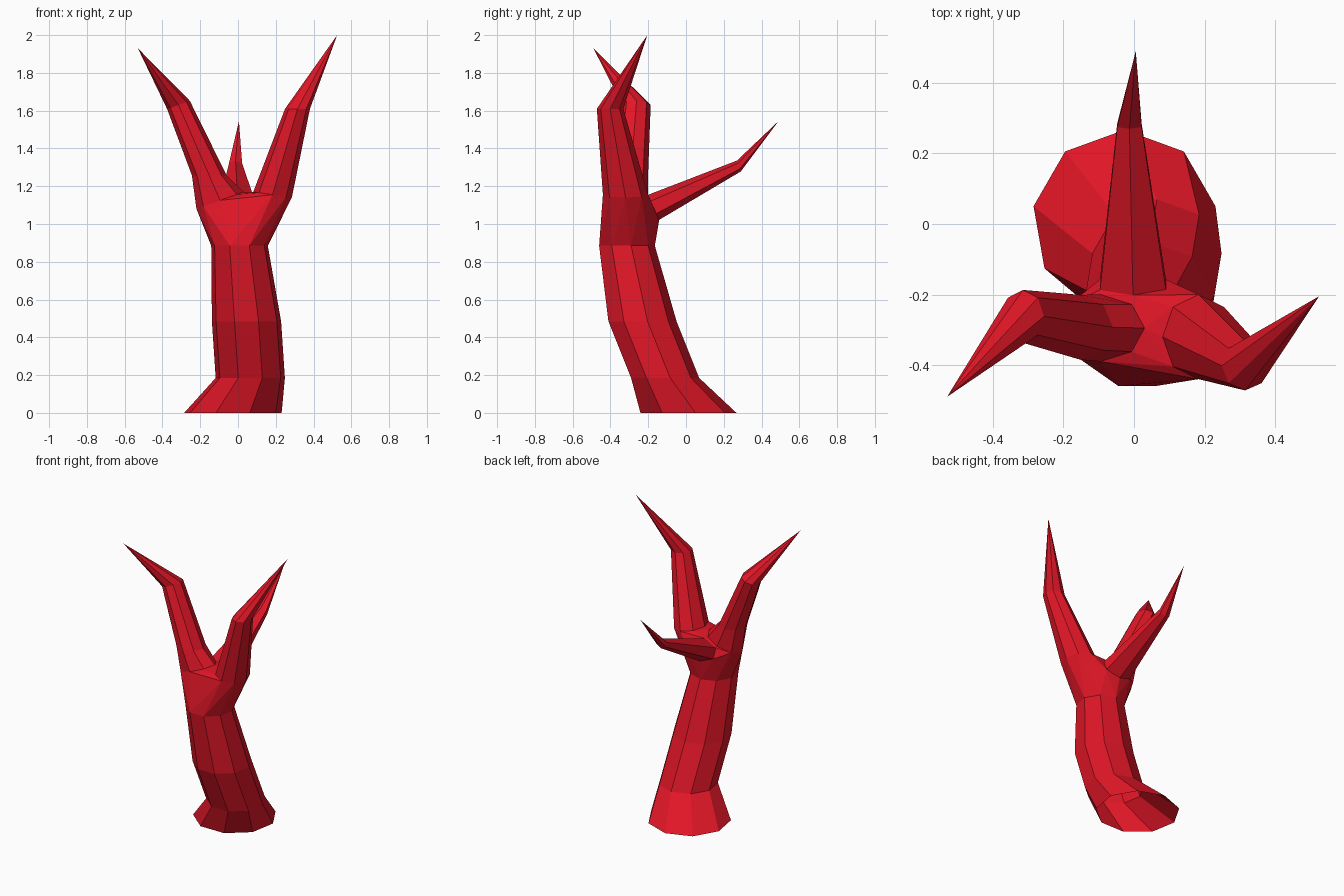
import bpy, bmesh
from math import sin, cos, pi
from mathutils import Vector

if "Cube" in bpy.data.objects:
    bpy.data.objects.remove(bpy.data.objects["Cube"])

bm = bmesh.new()


def ring(c, u, v, n):
    """Elliptical ring of n vertices, first one along v."""
    c, u, v = Vector(c), Vector(u), Vector(v)
    return [bm.verts.new(c + u * cos(pi / 2 + 2 * pi * i / n) + v * sin(pi / 2 + 2 * pi * i / n))
            for i in range(n)]


def bridge(a, b):
    n = len(a)
    for i in range(n):
        j = (i + 1) % n
        bm.faces.new((a[i], a[j], b[j], b[i]))


def tube(sections, n, tip=None):
    """Loft through the sections, optionally ending in a point."""
    rings = [ring(c, u, v, n) for c, u, v in sections]
    for a, b in zip(rings, rings[1:]):
        bridge(a, b)
    if tip:
        p = bm.verts.new(tip)
        last = rings[-1]
        for i in range(n):
            bm.faces.new((last[i], last[(i + 1) % n], p))
    return rings


# Leaning nine-sided trunk, open at the bottom
trunk = tube([((x, y, z), (r, 0, 0), (0, r, 0)) for x, y, z, r in (
    (-0.027, 0.005, 0, 0.262), (0.065, -0.116, 0.185, 0.186),
    (0.045, -0.236, 0.485, 0.186), (0.008, -0.317, 0.885, 0.152))], 9)

# Right, left and back branches
right = tube([((0.183, -0.32, 1.155), (0.102, 0, -0.015), (0, 0.12, 0)),
              ((0.315, -0.402, 1.61), (0.066, 0, 0), (0, 0.07, 0))],
             8, (0.525, -0.205, 2.0))
left = tube([((-0.095, -0.295, 1.125), (0.125, 0, 0.045), (0, 0.095, 0)),
             ((-0.152, -0.293, 1.257), (0.092, 0, 0), (0, 0.092, 0)),
             ((-0.315, -0.262, 1.63), (0.06, 0, 0.022), (0, 0.075, 0))],
            8, (-0.53, -0.49, 1.93))
back = tube([((-0.003, -0.172, 1.088), (0.108, 0, 0), (0, -0.03, 0.066)),
             ((-0.013, 0.28, 1.307), (0.04, 0, 0), (0, -0.01, 0.029))],
            6, (0.005, 0.49, 1.545))

# Fork: faceted hull joining the trunk top to the branch roots
ends = [trunk[-1], right[0], left[0], back[0]]
hull = bmesh.new()
group = []
for k, loop in enumerate(ends):
    for v in loop:
        hull.verts.new(v.co)
        group.append((k, v))
hull.verts.ensure_lookup_table()
hull.verts.index_update()
tag = hull.verts.layers.int.new("source")
hull.verts.ensure_lookup_table()
for i, v in enumerate(hull.verts):
    v[tag] = i
bmesh.ops.convex_hull(hull, input=hull.verts[:])
for f in hull.faces:
    src = [group[v[tag]] for v in f.verts]
    if len({k for k, _ in src}) > 1:
        verts = [v for _, v in src]
        if not bm.faces.get(verts):
            bm.faces.new(verts)
hull.free()

bmesh.ops.recalc_face_normals(bm, faces=bm.faces[:])
mesh = bpy.data.meshes.new("bare_tree")
bm.to_mesh(mesh)
bm.free()
tree = bpy.data.objects.new("bare_tree", mesh)
bpy.context.collection.objects.link(tree)

# Red bark
bark = bpy.data.materials.new("red_bark")
bark.diffuse_color = (0.75, 0.008, 0.02, 1)
bark.use_nodes = True
bark.node_tree.nodes["Principled BSDF"].inputs["Base Color"].default_value = bark.diffuse_color
mesh.materials.append(bark)
